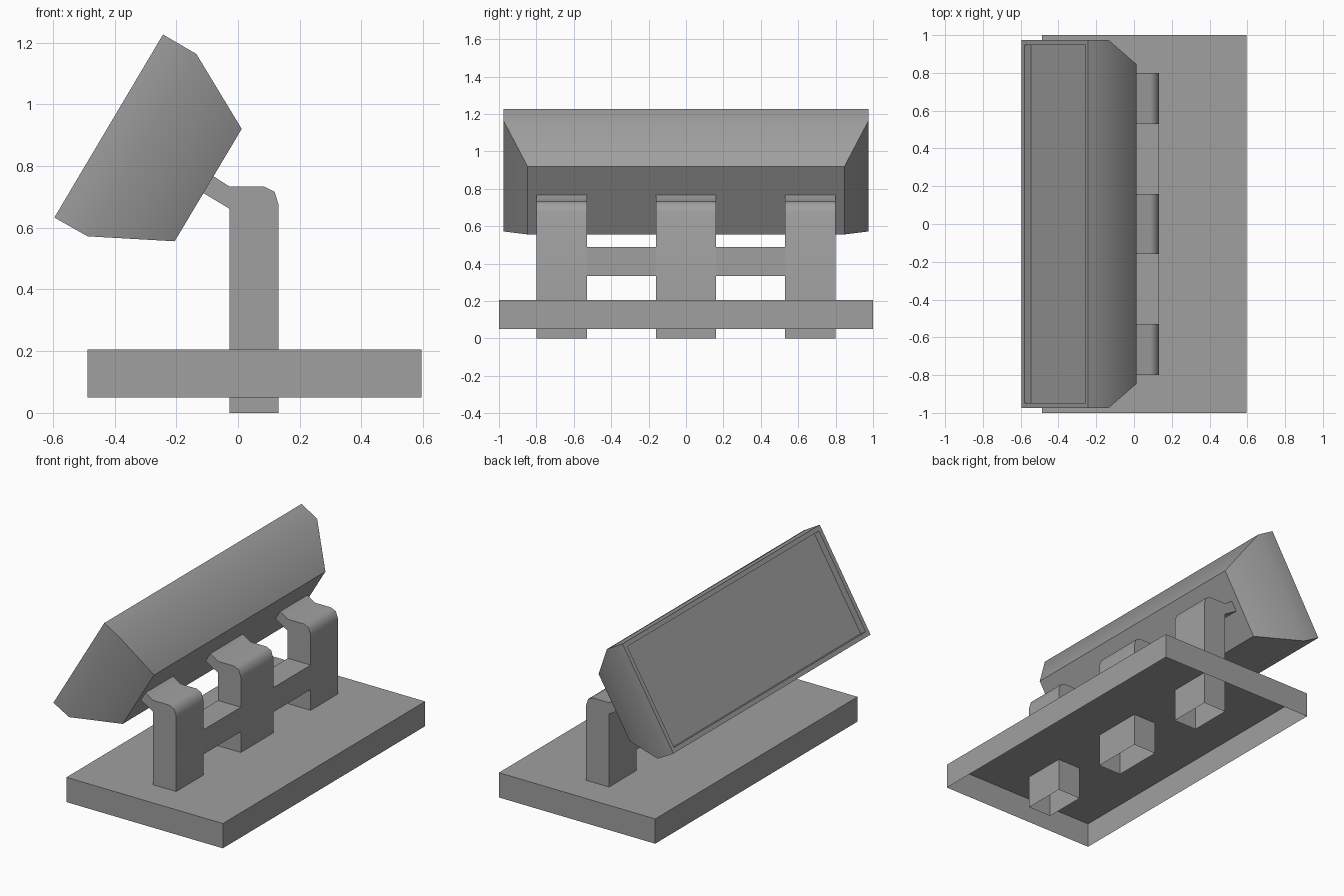
import bpy
import bmesh
from math import radians
from mathutils import Vector

default = bpy.data.objects.get("Cube")
if default:
    bpy.data.objects.remove(default, do_unlink=True)

grey = bpy.data.materials.new("plain_grey")
grey.use_nodes = True
colour = (0.35, 0.35, 0.35, 1)
grey.diffuse_color = colour
grey.node_tree.nodes["Principled BSDF"].inputs["Base Color"].default_value = colour


def finish(bm, name, angle=30):
    """Turn a bmesh into a shaded, coloured object."""
    mesh = bpy.data.meshes.new(name)
    bm.to_mesh(mesh)
    bm.free()
    mesh.materials.append(grey)
    obj = bpy.data.objects.new(name, mesh)
    bpy.context.collection.objects.link(obj)
    bpy.ops.object.select_all(action='DESELECT')
    obj.select_set(True)
    bpy.context.view_layer.objects.active = obj
    bpy.ops.object.shade_smooth_by_angle(angle=radians(angle))
    return obj


def extrude_profile(name, profile, y0, y1, open_bottom=False, angle=30):
    """Sweep an (x, z) outline along y, optionally leaving its lowest side open."""
    bm = bmesh.new()
    cap = bm.faces.new([bm.verts.new((x, y0, z)) for x, z in profile])
    swept = bmesh.ops.extrude_face_region(bm, geom=[cap], use_keep_orig=True)
    moved = [g for g in swept["geom"] if isinstance(g, bmesh.types.BMVert)]
    bmesh.ops.translate(bm, verts=moved, vec=(0, y1 - y0, 0))
    bmesh.ops.recalc_face_normals(bm, faces=bm.faces)
    if open_bottom:
        floor = min(bm.faces, key=lambda f: f.calc_center_median().z)
        bmesh.ops.delete(bm, geom=[floor], context='FACES_ONLY')
    return finish(bm, name, angle)


def rectangle(x0, x1, z0, z1):
    return [(x0, z0), (x1, z0), (x1, z1), (x0, z1)]


# Base tray, hollow underneath
extrude_profile("base", rectangle(-0.487, 0.595, 0.05, 0.205), -1, 1, open_bottom=True)

# Three hooked posts joined by two cross bars
BACK, FRONT = -0.027, 0.132
hook = [(BACK, 0), (FRONT, 0), (FRONT, 0.674), (0.118, 0.717), (0.086, 0.733),
        (BACK, 0.733), (-0.08, 0.767), (-0.112, 0.712), (BACK, 0.661)]
spans = {"right_post": (-0.8, -0.53), "middle_post": (-0.16, 0.16), "left_post": (0.53, 0.8)}
for name, (y0, y1) in spans.items():
    extrude_profile(name, hook, y0, y1, open_bottom=True, angle=50)
for name, y0, y1 in (("right_bar", -0.53, -0.16), ("left_bar", 0.16, 0.53)):
    extrude_profile(name, rectangle(BACK, FRONT, 0.335, 0.488), y0, y1)

# Tilted head: three rectangular rings from the panel side to the narrow rear
bm = bmesh.new()
rings = []
for low, high, half in (((-0.595, 0.633), (-0.243, 1.226), 0.975),
                        ((-0.487, 0.572), (-0.135, 1.163), 0.975),
                        ((-0.205, 0.556), (0.012, 0.92), 0.847)):
    corners = ((low, -half), (low, half), (high, half), (high, -half))
    rings.append([bm.verts.new((x, y, z)) for (x, z), y in corners])
for a, b in zip(rings, rings[1:]):
    for i in range(4):
        j = (i + 1) % 4
        bm.faces.new((a[i], a[j], b[j], b[i]))
panel = bm.faces.new(rings[0])
bm.faces.new(rings[-1])
bmesh.ops.recalc_face_normals(bm, faces=bm.faces)

# Recessed panel inside a thin frame
bmesh.ops.inset_region(bm, faces=[panel], thickness=0.04)
panel.normal_update()
inward = Vector(panel.normal) * -0.04
sunk = bmesh.ops.extrude_face_region(bm, geom=[panel])
bmesh.ops.translate(bm, verts=[g for g in sunk["geom"] if isinstance(g, bmesh.types.BMVert)],
                    vec=inward)
if panel.is_valid:
    bmesh.ops.delete(bm, geom=[panel], context='FACES_ONLY')
bmesh.ops.recalc_face_normals(bm, faces=bm.faces)
finish(bm, "head", angle=32)
